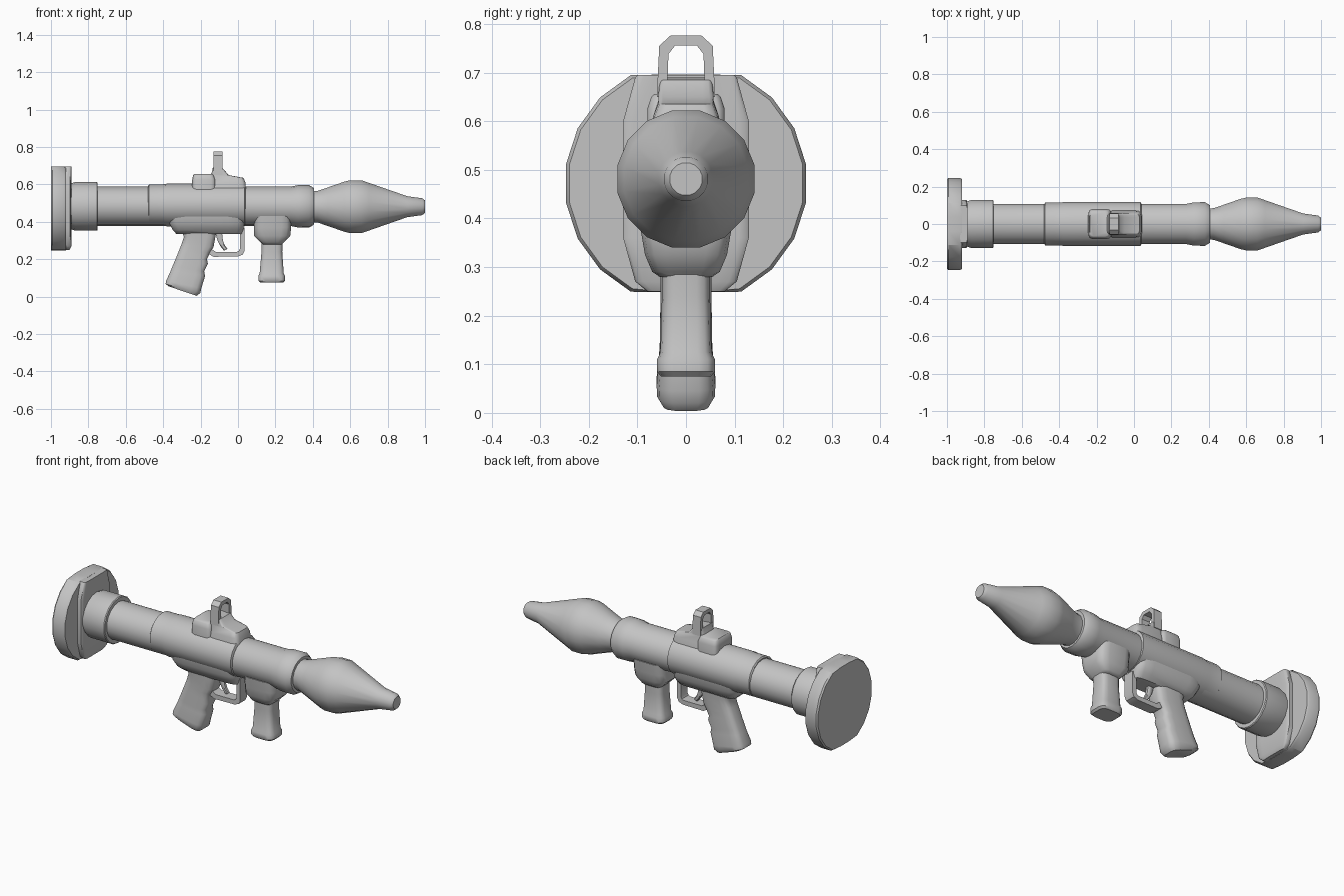
import bpy, bmesh, math

grey = bpy.data.materials.new("plain_grey")
grey.diffuse_color = (0.55, 0.55, 0.55, 1)
AXIS_Z = 0.483


def finish(name, bm, angle=35):
    bmesh.ops.recalc_face_normals(bm, faces=bm.faces)
    mesh = bpy.data.meshes.new(name)
    bm.to_mesh(mesh)
    bm.free()
    mesh.materials.append(grey)
    obj = bpy.data.objects.new(name, mesh)
    bpy.context.collection.objects.link(obj)
    bpy.ops.object.select_all(action='DESELECT')
    obj.select_set(True)
    bpy.context.view_layer.objects.active = obj
    bpy.ops.object.shade_smooth_by_angle(angle=math.radians(angle))
    return obj


def skin(name, rings, angle=35):
    """Bridge a list of closed point rings and cap both ends."""
    bm = bmesh.new()
    rings = [[bm.verts.new(p) for p in ring] for ring in rings]
    n = len(rings[0])
    for a, b in zip(rings, rings[1:]):
        for i in range(n):
            j = (i + 1) % n
            bm.faces.new((a[i], a[j], b[j], b[i]))
    bm.faces.new(rings[0])
    bm.faces.new(rings[-1])
    return finish(name, bm, angle)


def lathe(name, profile, sides=18, centre=AXIS_Z, wide=1.0, limit=9.0):
    """Turn (x, radius) pairs around the barrel axis; limit flattens top and bottom."""
    rings = []
    for x, r in profile:
        ring = []
        for i in range(sides):
            a = math.tau * (i + 0.5) / sides
            z = max(-limit, min(limit, r * math.sin(a)))
            ring.append((x, r * math.cos(a) * wide, centre + z))
        rings.append(ring)
    return skin(name, rings)


def loft(name, sections, power=0.5, sides=16, angle=40):
    """Rounded boxes between a rear and a front point: (xr, zr, xf, zf, half width)."""
    rings = []
    for xr, zr, xf, zf, w in sections:
        ring = []
        for i in range(sides):
            a = math.tau * (i + 0.5) / sides
            c, s = math.cos(a), math.sin(a)
            u = math.copysign(abs(c) ** power, c) * 0.5 + 0.5
            ring.append((xr + (xf - xr) * u, w * math.copysign(abs(s) ** power, s),
                         zr + (zf - zr) * u))
        rings.append(ring)
    return skin(name, rings, angle)


def strap(name, outer, inner, place, closed):
    """Flat band between two outlines; place(u, v, side) gives the 3D point."""
    bm = bmesh.new()
    rows = [[bm.verts.new(place(*p, side)) for p in line]
            for line, side in ((outer, -1), (inner, -1), (inner, 1), (outer, 1))]
    n = len(outer)
    for k in range(4):
        a, b = rows[k], rows[(k + 1) % 4]
        for i in range(n if closed else n - 1):
            j = (i + 1) % n
            bm.faces.new((a[i], a[j], b[j], b[i]))
    if not closed:
        bm.faces.new([r[0] for r in rows])
        bm.faces.new([r[-1] for r in rows])
    return finish(name, bm)


# rear blast disc, flattened at top and bottom, with its inner lip
lathe("rear_disc", [(-1, 0.243), (-0.992, 0.25), (-0.93, 0.25), (-0.92, 0.243)],
      20, 0.472, limit=0.224)
loft("rear_disc_lip", [(-0.93, 0.25, -0.90, 0.25, 0.08), (-0.93, 0.27, -0.89, 0.27, 0.105),
                       (-0.93, 0.36, -0.89, 0.36, 0.13), (-0.93, 0.60, -0.89, 0.60, 0.13),
                       (-0.93, 0.69, -0.89, 0.69, 0.105), (-0.93, 0.695, -0.89, 0.695, 0.1)],
     0.3)

# launch tube
lathe("rear_sleeve", [(-0.94, 0.118), (-0.90, 0.12), (-0.87, 0.13), (-0.755, 0.13),
                      (-0.75, 0.126), (-0.75, 0.10)])
lathe("launch_tube", [(-0.76, 0.105), (0.28, 0.105), (0.32, 0.113), (0.38, 0.114),
                      (0.405, 0.098), (0.405, 0.07)], wide=1.04)
lathe("body_sleeve", [(-0.48, 0.104), (-0.475, 0.111), (-0.40, 0.111), (-0.38, 0.114),
                      (0.035, 0.114), (0.04, 0.104)], centre=0.49, wide=1.04)

# rocket warhead
lathe("warhead", [(0.39, 0.085), (0.425, 0.086), (0.48, 0.105), (0.57, 0.137), (0.60, 0.144),
                  (0.66, 0.144), (0.70, 0.13), (0.905, 0.057), (0.985, 0.046), (1.0, 0.034)],
      16, 0.481)

# receiver and pistol grip with finger grooves
loft("receiver", [(-0.375, 0.44, 0.035, 0.44, 0.10), (-0.37, 0.395, 0.035, 0.395, 0.095),
                  (-0.35, 0.355, 0.03, 0.36, 0.075), (-0.33, 0.335, 0.02, 0.335, 0.05)], 0.35)
loft("pistol_grip", [(-0.31, 0.37, -0.11, 0.37, 0.058), (-0.29, 0.32, -0.12, 0.32, 0.055),
                     (-0.305, 0.275, -0.13, 0.265, 0.053), (-0.315, 0.25, -0.148, 0.235, 0.053),
                     (-0.325, 0.225, -0.165, 0.20, 0.053), (-0.335, 0.20, -0.16, 0.175, 0.054),
                     (-0.35, 0.165, -0.18, 0.135, 0.054), (-0.36, 0.14, -0.175, 0.11, 0.055),
                     (-0.385, 0.085, -0.195, 0.045, 0.061), (-0.388, 0.068, -0.20, 0.02, 0.06),
                     (-0.37, 0.055, -0.22, 0.004, 0.05)])

# trigger guard and trigger
strap("trigger_guard",
      [(-0.17, 0.235), (-0.13, 0.213), (0.0, 0.215), (0.025, 0.225), (0.035, 0.245), (0.035, 0.37)],
      [(-0.15, 0.26), (-0.12, 0.24), (-0.005, 0.24), (0.005, 0.245), (0.01, 0.255), (0.01, 0.37)],
      lambda x, z, s: (x, s * 0.03, z), False)
loft("trigger", [(-0.125, 0.35, -0.085, 0.35, 0.014), (-0.11, 0.30, -0.08, 0.30, 0.013),
                 (-0.095, 0.27, -0.07, 0.275, 0.012), (-0.075, 0.245, -0.055, 0.255, 0.01)], 0.6, 8)

# foregrip with its collar under the tube
loft("foregrip_collar", [(0.085, 0.43, 0.285, 0.43, 0.10), (0.085, 0.37, 0.285, 0.37, 0.093),
                         (0.085, 0.325, 0.28, 0.325, 0.085), (0.12, 0.29, 0.245, 0.29, 0.07),
                         (0.13, 0.28, 0.235, 0.28, 0.055)], 0.45)
loft("foregrip", [(0.125, 0.30, 0.24, 0.30, 0.05), (0.125, 0.24, 0.237, 0.24, 0.05),
                  (0.115, 0.125, 0.245, 0.125, 0.053), (0.108, 0.11, 0.252, 0.11, 0.06),
                  (0.108, 0.085, 0.252, 0.085, 0.06), (0.118, 0.075, 0.242, 0.075, 0.052)])

# sight: rear block, front ramp and upright loop
loft("sight_rear_block", [(-0.245, 0.56, -0.12, 0.56, 0.08), (-0.245, 0.625, -0.12, 0.625, 0.08),
                          (-0.24, 0.65, -0.13, 0.65, 0.072), (-0.235, 0.656, -0.135, 0.656, 0.065)],
     0.3)
loft("sight_ramp", [(-0.15, 0.56, 0.045, 0.56, 0.075), (-0.15, 0.61, 0.04, 0.61, 0.068),
                    (-0.15, 0.645, 0.03, 0.635, 0.057), (-0.14, 0.665, -0.05, 0.65, 0.057),
                    (-0.135, 0.69, -0.08, 0.685, 0.054)], 0.3)
strap("sight_loop",
      [(-0.06, 0.65), (-0.055, 0.755), (-0.032, 0.776), (0.032, 0.776), (0.055, 0.755), (0.06, 0.65)],
      [(-0.038, 0.685), (-0.036, 0.738), (-0.022, 0.756), (0.022, 0.756), (0.036, 0.738), (0.038, 0.685)],
      lambda y, z, s: (-0.107 + s * 0.025, y, z), True)
